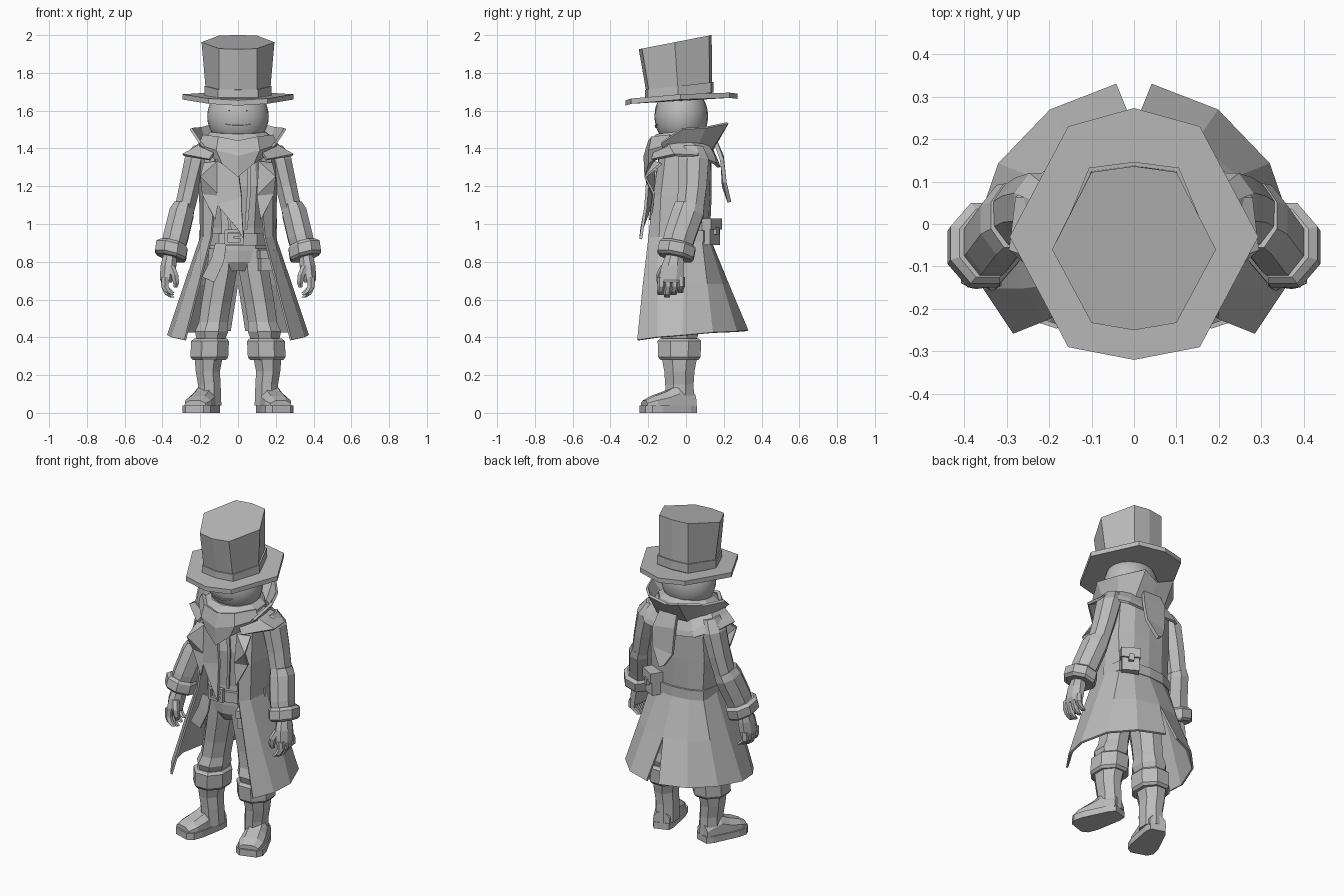
import bpy, bmesh, math
from mathutils import Vector

cloth = bpy.data.materials.new("plain grey")
cloth.diffuse_color = (0.5, 0.5, 0.5, 1)


def make(name, verts, faces, mirror=False, thick=0):
    bm = bmesh.new()
    vs = [bm.verts.new(v) for v in verts]
    for f in faces:
        bm.faces.new([vs[i] for i in f])
    bmesh.ops.recalc_face_normals(bm, faces=bm.faces)
    me = bpy.data.meshes.new(name)
    bm.to_mesh(me)
    bm.free()
    me.materials.append(cloth)
    ob = bpy.data.objects.new(name, me)
    bpy.context.collection.objects.link(ob)
    if mirror:
        ob.modifiers.new("mirror", 'MIRROR')
    if thick:
        s = ob.modifiers.new("thickness", 'SOLIDIFY')
        s.thickness = thick
        s.offset = 0
    return ob


def loft(name, rings, closed=True, caps=True, **kw):
    """Skin equal-length rows of points; closed rows become a capped solid."""
    n = len(rings[0])
    verts = [p for r in rings for p in r]
    faces = []
    for k in range(len(rings) - 1):
        for i in range(n if closed else n - 1):
            j = (i + 1) % n
            faces.append((k * n + i, k * n + j, k * n + n + j, k * n + n + i))
    if closed and caps:
        faces += [tuple(range(n)), tuple(range(len(verts) - n, len(verts)))]
    return make(name, verts, faces, **kw)


def ring(cx, cy, cz, rx, ry, n=8, kx=0, ky=0):
    pts = []
    for i in range(n):
        a = 2 * math.pi * (i + 0.5) / n
        x, y = rx * math.cos(a) / math.cos(math.pi / n), ry * math.sin(a) / math.cos(math.pi / n)
        pts.append((cx + x, cy + y, cz + kx * x + ky * y))
    return pts


def tube(name, rows, n=8, kx=0, ky=0, **kw):
    return loft(name, [ring(*r, n=n, kx=kx, ky=ky) for r in rows], **kw)


def box(name, c, s, rz=0, mirror=False):
    cr, sr = math.cos(rz), math.sin(rz)
    rows = []
    for z in (-0.5, 0.5):
        rows.append([(c[0] + x * s[0] * cr - y * s[1] * sr, c[1] + x * s[0] * sr + y * s[1] * cr, c[2] + z * s[2])
                     for x, y in ((-.5, -.5), (.5, -.5), (.5, .5), (-.5, .5))])
    return loft(name, rows, mirror=mirror)


def both(half):
    """Complete a half outline that starts and ends on the centre line."""
    return half + [(-p[0], *p[1:]) for p in half[-2:0:-1]]


# Hat: wide brim, band and flared crown, all tilted forward
brim = both([(0, -.32), (.155, -.29), (.293, -.03), (.155, .23), (0, .273)])
loft("hat_brim", [[(x, y, z + .06 * y + .05 * abs(x)) for x, y in brim] for z in (1.646, 1.674)])
top = both([(0, -.25), (.1, -.233), (.193, -.06), (.1, .122), (0, .136)])
low = both([(0, -.205), (.1, -.19), (.168, -.04), (.1, .125), (0, .138)])
loft("hat_crown", [[(x, y, 1.68 + .06 * y) for x, y in low],
                   [(x, y, 1.974 + .195 * y) for x, y in top]])
loft("hat_band", [[(x * 1.06, y * 1.06, z + .12 * y) for x, y in low] for z in (1.68, 1.735)])

# Head and face
HC, HR = Vector((0, -.025, 1.57)), Vector((.163, .142, .165))
bpy.ops.mesh.primitive_uv_sphere_add(segments=24, ring_count=16, radius=1, location=HC)
head = bpy.context.object
head.name = "head"
head.scale = HR
head.data.materials.append(cloth)
bpy.ops.object.shade_smooth()


def on_face(x, z):
    q = max(0, 1 - (x / HR.x) ** 2 - ((z - HC.z) / HR.z) ** 2)
    return (x, HC.y - HR.y * math.sqrt(q) - .003, z)


xs = [-.07 + .02 * i for i in range(8)]
loft("smile", [[on_face(x, 1.508 + 4.2 * x * x) for x in xs],
               [on_face(x, 1.522 + 1.6 * x * x) for x in xs]], closed=False, thick=.005)
loft("eyes", [[on_face(x, z) for x in (.042, .05)] for z in (1.6, 1.625)],
     closed=False, mirror=True, thick=.005)
tube("neck", [(0, 0, 1.36, .08, .08), (0, 0, 1.46, .08, .08)])

# Scarf: wrapped roll, pointed front bib, hanging ends
tube("scarf_wrap", [(0, -.02, 1.36, .16, .15), (0, -.03, 1.41, .185, .165),
                    (0, -.03, 1.46, .175, .155), (0, -.025, 1.49, .14, .125)], n=10, ky=.1)
loft("scarf_bib", [[(0, -.19, 1.44), (.1, -.175, 1.46), (.18, -.08, 1.47)],
                   [(0, -.215, 1.36), (.11, -.19, 1.39), (.2, -.09, 1.42)],
                   [(0, -.21, 1.25), (.08, -.19, 1.32), (.18, -.1, 1.385)]],
     closed=False, mirror=True, thick=.02)
loft("scarf_front_end", [[(-.11, -.17, 1.34), (.0, -.2, 1.3)], [(-.11, -.18, 1.1), (.02, -.21, 1.14)],
                         [(-.1, -.19, 1.09), (.02, -.215, 1.08)], [(.0, -.235, .97), (.03, -.24, .92)]],
     closed=False, thick=.015)
loft("scarf_back_end", [[(-.05, .15, 1.45), (.06, .15, 1.45)], [(-.06, .19, 1.36), (.09, .19, 1.34)],
                        [(-.05, .2, 1.2), (.08, .205, 1.22)], [(-.01, .225, 1.13), (.02, .23, 1.115)]],
     closed=False, thick=.02)

# Coat collar standing at the back, and short shoulder cape
loft("coat_collar", [[(0, .13, 1.38), (.1, .12, 1.38), (.16, .05, 1.39), (.18, -.04, 1.4), (.16, -.12, 1.39)],
                     [(0, .195, 1.5), (.1, .22, 1.535), (.2, .1, 1.51), (.25, -.02, 1.505), (.2, -.13, 1.43)]],
     closed=False, mirror=True, thick=.014)
loft("shoulder_cape", [[(0, .12, 1.43), (.11, .1, 1.44), (.17, .0, 1.45), (.16, -.09, 1.44), (.1, -.15, 1.42)],
                       [(0, .165, 1.33), (.15, .15, 1.35), (.225, .06, 1.40), (.23, -.08, 1.40), (.13, -.17, 1.37)],
                       [(0, .175, 1.3), (.17, .155, 1.32), (.275, .06, 1.36), (.29, -.06, 1.365), (.15, -.18, 1.34)]],
     closed=False, mirror=True, thick=.015)

# Long coat: open front, back slit, flared skirt
coat = [
    [(.12, -.13, 1.40), (.17, -.1, 1.41), (.2, 0, 1.42), (.17, .09, 1.41), (.1, .125, 1.4), (0, .13, 1.4)],
    [(.12, -.17, 1.15), (.18, -.13, 1.15), (.2, -.01, 1.15), (.18, .08, 1.15), (.1, .12, 1.15), (0, .13, 1.15)],
    [(.14, -.195, .93), (.18, -.14, .93), (.195, -.01, .93), (.17, .08, .93), (.1, .11, .93), (0, .12, .93)],
    [(.205, -.225, .68), (.26, -.15, .68), (.28, -.01, .68), (.24, .11, .68), (.145, .19, .68), (0, .222, .68)],
    [(.28, -.255, .385), (.35, -.15, .4), (.37, -.02, .41), (.315, .14, .425), (.195, .265, .43), (.04, .325, .435)]]
loft("long_coat", coat, closed=False, mirror=True, thick=.012)
# Lapels folded outward to sharp points
make("lapels", [(.11, -.165, 1.33), (.18, -.13, 1.32), (.2, -.215, 1.25), (.19, -.17, 1.16),
                (.12, -.19, 1.02), (.1, -.175, 1.15)],
     [(0, 1, 2), (0, 2, 5), (2, 3, 5), (3, 4, 5)], mirror=True, thick=.012)

# Waistcoat, belts and buckle
tube("waistcoat", [(0, -.02, .86, .15, .135), (0, -.02, .98, .14, .13), (0, -.02, 1.2, .16, .145),
                   (0, -.01, 1.4, .14, .12)], n=10)
for s, name in ((-1, "vest_edge_right"), (1, "vest_edge_left")):
    loft(name, [[(s * .045, -.176, 1.33), (s * .065, -.176, 1.33)],
                [(s * .05, -.174, 1.2), (s * .07, -.174, 1.2)],
                [(s * .035, -.158, .97), (s * .05, -.158, .97)]], closed=False, thick=.009)
tube("front_belt", [(0, -.02, .885, .162, .15), (0, -.02, .95, .162, .15)], n=10)
loft("back_belt", [[(x, y, z) for x, y in ((.2, -.03), (.18, .09), (.1, .125), (0, .135))] for z in (.905, .965)],
     closed=False, mirror=True, thick=.012)
for z in (.897, .963):
    box("buckle_bar", (-.02, -.185, z), (.1, .02, .017))
for x in (-.062, .022):
    box("buckle_side", (x, -.185, .93), (.017, .02, .07))
box("buckle_prong", (0, -.188, .93), (.05, .015, .013))
loft("belt_end", [[(-.12, -.175, .9), (-.06, -.18, .9)], [(-.14, -.185, .82), (-.075, -.185, .8)],
                  [(-.19, -.19, .72), (-.125, -.19, .69)]], closed=False, thick=.014)

# Pouches on the hip and thigh
box("hip_pouch", (.135, .125, .96), (.1, .065, .14), -.55)
box("hip_pouch_flap", (.138, .13, 1.0), (.112, .075, .06), -.55)
box("hip_pouch_clasp", (.155, .162, .965), (.03, .02, .04), -.55)
box("thigh_pouch", (.145, -.15, .805), (.065, .05, .11), .3)
box("thigh_pouch_flap", (.145, -.155, .84), (.075, .058, .045), .3)

# Trousers
tube("trouser_seat", [(0, -.02, .75, .06, .1), (0, -.02, .8, .14, .125), (0, -.02, .9, .15, .135)], n=10)
tube("trouser_legs", [(.078, -.02, .87, .075, .115), (.085, -.02, .75, .08, .11), (.115, -.025, .58, .078, .095),
                      (.13, -.03, .48, .077, .092), (.14, -.035, .43, .088, .105), (.145, -.035, .37, .07, .085)],
     mirror=True)

# Boots: folded cuff, shaft, foot and sole turned outward
tube("boot_cuffs", [(.152, -.035, .28, .088, .1), (.152, -.035, .295, .1, .112),
                    (.148, -.035, .38, .1, .115), (.145, -.035, .395, .085, .1)], mirror=True)
tube("boot_shafts", [(.15, -.03, .04, .062, .075), (.152, -.035, .15, .06, .075), (.16, -.035, .22, .064, .08),
                     (.155, -.035, .3, .075, .095)], mirror=True)
D, S = Vector((.31, -.951, 0)), Vector((.951, .31, 0))
HEEL = Vector((.14, .045, 0))


def foot_point(u, w, z):
    return tuple(HEEL + D * u + S * w + Vector((0, 0, z)))


loft("boot_feet", [[foot_point(u, w * k, .03 + (h - .03) * t) for k, t in
                    ((-1, 0), (-.95, .6), (-.5, 1), (.5, 1), (.95, .6), (1, 0))]
                   for u, w, h in ((.005, .05, .1), (.1, .062, .15), (.16, .07, .115), (.23, .075, .09), (.28, .06, .065))],
     mirror=True)
sole = [(0, -.045), (0, .045), (.04, .06), (.2, .082), (.26, .078), (.29, .05), (.29, -.05), (.26, -.078),
        (.2, -.082), (.04, -.06)]
loft("boot_soles", [[foot_point(u, w, z) for u, w in sole] for z in (0, .04)], mirror=True)

# Arms: sleeve, forearm sleeve and turned cuff
tube("upper_sleeves", [(.19, .03, 1.41, .045, .06), (.222, .04, 1.34, .06, .08), (.255, .035, 1.2, .055, .075),
                       (.285, .02, 1.07, .052, .072)], kx=.15, mirror=True)
tube("forearm_sleeves", [(.285, .02, 1.1, .052, .075), (.298, .01, 1.06, .063, .082), (.33, -.035, .93, .064, .08),
                         (.345, -.05, .87, .06, .076)], kx=.25, ky=-.2, mirror=True)
tube("sleeve_cuffs", [(.355, -.055, .82, .07, .082), (.357, -.055, .835, .082, .095), (.35, -.045, .885, .082, .095),
                      (.345, -.045, .9, .066, .08)], kx=.25, ky=-.2, mirror=True)

# Hands: palm, curled fingers and thumb
tube("palms", [(.36, -.06, .84, .035, .045), (.368, -.07, .78, .042, .06), (.378, -.078, .71, .036, .066),
               (.378, -.078, .69, .028, .06)], mirror=True)
for i in range(4):
    y, d = -.13 + .035 * i, .012 * abs(i - 1)
    tube("fingers", [(.385, y, .72, .02, .017), (.388, y, .67, .019, .017), (.372, y - .005, .63 + d, .018, .016),
                     (.35, y - .005, .612 + d, .013, .013)], n=6, mirror=True)
tube("thumbs", [(.355, -.11, .78, .02, .022), (.335, -.135, .73, .019, .02), (.328, -.135, .69, .016, .017),
                (.33, -.13, .665, .01, .011)], n=6, mirror=True)
